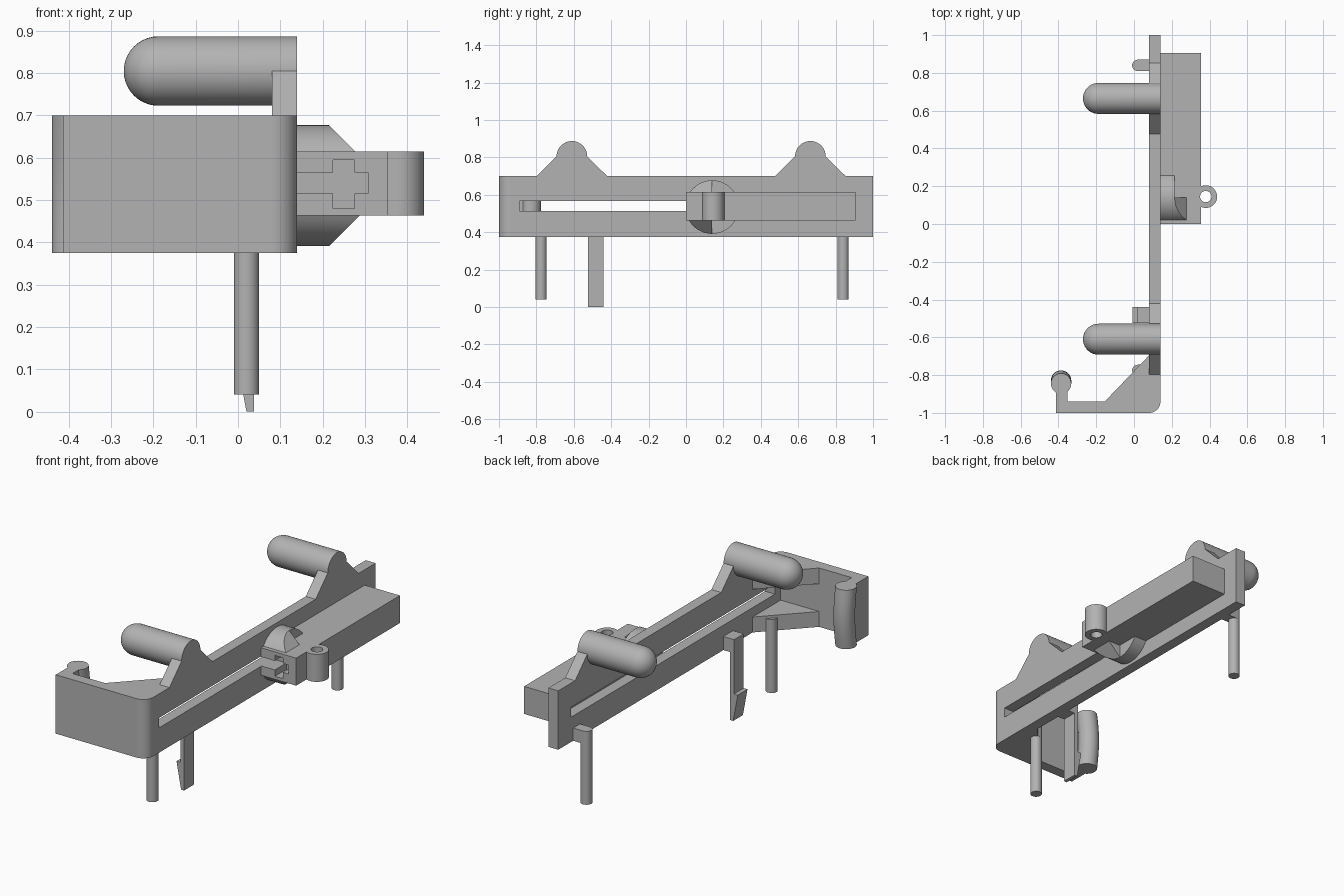
import bpy, bmesh, math
from mathutils import Vector

if "Cube" in bpy.data.objects:
    bpy.data.objects.remove(bpy.data.objects["Cube"])

grey = bpy.data.materials.new("plain_grey")
grey.use_nodes = True
COLOR = (0.45, 0.45, 0.45, 1)
grey.diffuse_color = COLOR
grey.node_tree.nodes["Principled BSDF"].inputs["Base Color"].default_value = COLOR

Z0, Z1 = 0.375, 0.70      # bottom and top of the rail
X0, X1 = 0.08, 0.14       # inner and outer face of the rail


def finish(name, bm):
    bmesh.ops.recalc_face_normals(bm, faces=bm.faces)
    me = bpy.data.meshes.new(name)
    bm.to_mesh(me)
    bm.free()
    me.materials.append(grey)
    ob = bpy.data.objects.new(name, me)
    bpy.context.collection.objects.link(ob)
    return ob


def prism(name, pts, axis, lo, hi):
    """Extrude a 2D outline along an axis; the outline uses the other two axes in order."""
    def place(p, h):
        c = list(p)
        c.insert("xyz".index(axis), h)
        return Vector(c)
    bm = bmesh.new()
    face = bm.faces.new([bm.verts.new(place(p, lo)) for p in pts])
    new = bmesh.ops.extrude_face_region(bm, geom=[face])["geom"]
    shift = place((0, 0), hi - lo)
    bmesh.ops.translate(bm, verts=[v for v in new if isinstance(v, bmesh.types.BMVert)], vec=shift)
    return finish(name, bm)


def box(name, x, y, z):
    return prism(name, [(x[0], y[0]), (x[1], y[0]), (x[1], y[1]), (x[0], y[1])], "z", *z)


def arc(cx, cy, r, a0=0, a1=360, n=32):
    full = a1 - a0 == 360
    angles = [math.radians(a0 + (a1 - a0) * i / n) for i in range(n if full else n + 1)]
    return [(cx + r * math.cos(a), cy + r * math.sin(a)) for a in angles]


def boolean(ob, cutter, op="DIFFERENCE"):
    m = ob.modifiers.new("cut", "BOOLEAN")
    m.operation, m.solver, m.object = op, "EXACT", cutter
    cutter.hide_render = True
    cutter.hide_viewport = True
    bpy.context.view_layer.objects.active = ob
    bpy.ops.object.modifier_apply(modifier=m.name)
    bpy.data.objects.remove(cutter)


def smooth(ob):
    bpy.ops.object.select_all(action="DESELECT")
    ob.select_set(True)
    bpy.context.view_layer.objects.active = ob
    bpy.ops.object.shade_smooth_by_angle(angle=math.radians(30))


# Long slotted rail with two sloped rod mounts on top
rods = {"front": -0.61, "rear": 0.665}
outline = [(-0.94, Z0), (1, Z0), (1, Z1)]
for y in (rods["rear"], rods["front"]):
    outline += [(y + 0.188, Z1), (y + 0.082, 0.805), (y - 0.082, 0.805), (y - 0.188, Z1)]
outline.append((-0.94, Z1))
rail = prism("slotted_rail", outline, "x", X0, X1)
boolean(rail, box("slot_cutter", (0, 0.2), (-0.89, 0.89), (0.512, 0.567)))

# Round-ended rods
for side, y in rods.items():
    bm = bmesh.new()
    r, n = 0.082, 10
    tip = -0.27 + r
    prof = [(X1, 0), (X1, r)] + [(tip - r * math.sin(t), r * math.cos(t))
                                 for t in (math.pi / 2 * i / n for i in range(n + 1))]
    vs = [bm.verts.new((px, y, 0.805 + pr)) for px, pr in prof]
    es = [bm.edges.new(e) for e in zip(vs, vs[1:])]
    bmesh.ops.spin(bm, geom=vs + es, cent=(0, y, 0.805), axis=(1, 0, 0),
                   angle=2 * math.pi, steps=40)
    bmesh.ops.remove_doubles(bm, verts=bm.verts, dist=0.0005)
    smooth(finish(side + "_rod", bm))

# Front wall with a rounded outer corner
wall = prism("front_wall", [(-0.413, -1)] + arc(X1 - 0.06, -0.94, 0.06, -90, 0, 10)
             + [(X0, -0.94), (-0.413, -0.94)], "z", Z0, Z1)
smooth(wall)

# Corner gussets above and below the slot
for side, z in {"lower": (Z0, 0.46), "upper": (0.613, Z1)}.items():
    prism(side + "_gusset", [(-0.155, -0.94), (X0, -0.94), (X0, -0.695)], "z", *z)

# Catch on the free end of the front wall, slightly bulged along its height
box("catch_neck", (-0.413, -0.353), (-0.945, -0.85), (Z0, Z1))
bm = bmesh.new()
rings = []
for i in range(9):
    t = i / 8
    bulge = 0.016 * math.sin(math.pi * t)
    rings.append([bm.verts.new((x, y + bulge, Z0 + (Z1 - Z0) * t))
                  for x, y in arc(-0.386, -0.845, 0.054)])
for a, b in zip(rings, rings[1:]):
    for i in range(len(a)):
        j = (i + 1) % len(a)
        bm.faces.new((a[i], a[j], b[j], b[i]))
bm.faces.new(rings[0])
bm.faces.new(rings[-1])
smooth(finish("catch_roller", bm))

# Locating posts, each joined to the rail by a rounded boss
for side, y in {"front": -0.775, "rear": 0.84}.items():
    smooth(prism(side + "_post", arc(0.02, y, 0.03), "z", 0.04, 0.44))
    smooth(prism(side + "_post_boss", arc(0.02, y, 0.03, 90, 270, 16)
                 + [(X0, y - 0.03), (X0, y + 0.03)], "z", Z0, 0.445))

# Snap clip with a barbed tip
prism("snap_clip", [(X0, 0.45), (0.015, 0.45), (0.015, 0.15), (-0.008, 0.15), (0.02, 0),
                    (0.038, 0), (0.038, Z0), (X0, Z0)], "y", -0.525, -0.44)

# Side block with a cross-shaped socket in its front end
B0, B1 = 0.463, 0.615
block = box("side_block", (X1, 0.355), (0, 0.905), (B0, B1))
cross = [(0.13, 0.515), (0.225, 0.515), (0.225, 0.48), (0.275, 0.48), (0.275, 0.515),
         (0.307, 0.515), (0.307, 0.565), (0.275, 0.565), (0.275, 0.595), (0.225, 0.595),
         (0.225, 0.565), (0.13, 0.565)]
boolean(block, prism("socket_cutter", cross, "y", -0.1, 0.1))

# Pivot eyelet on the block
eyelet = prism("pivot_eyelet", arc(0.38, 0.145, 0.06), "z", B0, B1)
hole = arc(0.38, 0.145, 0.03)
boolean(eyelet, prism("hole_cutter", hole, "z", 0.4, 0.7))
boolean(block, prism("hole_cutter", hole, "z", 0.4, 0.7))
smooth(eyelet)

# Round cheeks above and below the block, with a sloped front half
CY, CZ, R = 0.14, 0.534, 0.143
for side, s, edge in (("upper", 1, B1), ("lower", -1, B0)):
    a = math.degrees(math.asin(abs(edge - CZ) / R))
    lo, hi = (a, 180 - a) if s > 0 else (180 + a, 360 - a)
    smooth(prism(side + "_cheek", arc(CY, CZ, R, lo, hi, 24), "x", X1, 0.215))
    front = prism(side + "_cheek_slope", arc(CY, CZ, R, *((90, hi) if s > 0 else (lo, 270)), 14)
                  + [(CY, edge)], "x", X1, 0.34)
    top = CZ + s * R
    wedge = [(0.13, edge - s * 0.02), (0.215 + abs(top - edge) + 0.02, edge - s * 0.02),
             (0.215, top), (0.195, top + s * 0.02), (0.13, top + s * 0.02)]
    boolean(front, prism("slope_cutter", wedge, "y", -0.1, 0.3), "INTERSECT")
    smooth(front)
